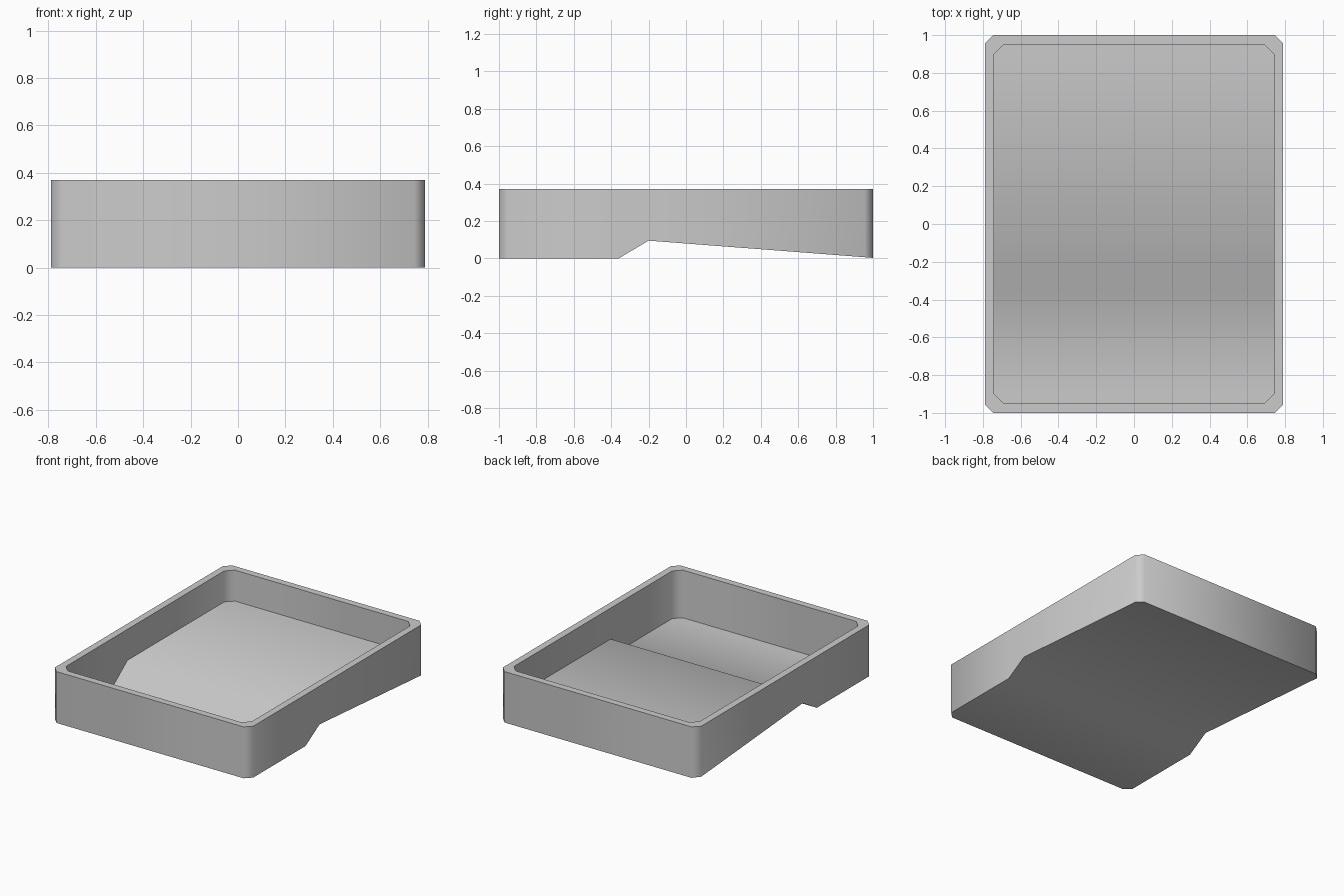
import bpy, bmesh, math

cube = bpy.data.objects.get("Cube")
if cube:
    bpy.data.objects.remove(cube, do_unlink=True)

HEIGHT = 0.37
STEP_Y = (-0.36, -0.2)                      # where the underside and floor step up


def light_grey():
    mat = bpy.data.materials.new("light grey")
    mat.use_nodes = True
    colour = (0.6, 0.6, 0.6, 1)
    mat.diffuse_color = colour
    mat.node_tree.nodes["Principled BSDF"].inputs["Base Color"].default_value = colour
    return mat


def stations(half_x, half_y, cut):
    """Half width at each y along a rectangle with cut corners."""
    return [(half_x - cut, -half_y), (half_x, -half_y + cut),
            (half_x, STEP_Y[0]), (half_x, STEP_Y[1]),
            (half_x, half_y - cut), (half_x - cut, half_y)]


def height_at(profile, y):
    """Height of a (y, z) profile at y."""
    for (y0, z0), (y1, z1) in zip(profile, profile[1:]):
        if y <= y1:
            return z0 + (z1 - z0) * (y - y0) / (y1 - y0)
    return profile[-1][1]


def ring(bm, rows, profile):
    """Loop of vertices: up the +x side, then back down the -x side."""
    points = rows + [(-x, y) for x, y in reversed(rows)]
    return [bm.verts.new((x, y, height_at(profile, y))) for x, y in points]


def bridge(bm, a, b):
    for i in range(len(a)):
        j = (i + 1) % len(a)
        bm.faces.new((a[i], a[j], b[j], b[i]))


def cap(bm, loop):
    n = len(loop)
    for i in range(n // 2 - 1):
        bm.faces.new((loop[i], loop[i + 1], loop[n - 2 - i], loop[n - 1 - i]))


outer = stations(0.79, 1.0, 0.045)
inner = stations(0.74, 0.95, 0.05)
level = [(-1, HEIGHT), (1, HEIGHT)]
underside = [(-1, 0), (STEP_Y[0], 0), (STEP_Y[1], 0.095), (1, 0.003)]
floor = [(-1, 0.027), (STEP_Y[0], 0.027), (STEP_Y[1], 0.147), (1, 0.147)]

# Tray: underside, outer wall, rim, inner wall and stepped floor
bm = bmesh.new()
loops = [ring(bm, outer, underside), ring(bm, outer, level),
         ring(bm, inner, level), ring(bm, inner, floor)]
for low, high in zip(loops, loops[1:]):
    bridge(bm, low, high)
cap(bm, loops[0])
cap(bm, loops[-1])
bmesh.ops.recalc_face_normals(bm, faces=bm.faces)

mesh = bpy.data.meshes.new("tray")
bm.to_mesh(mesh)
bm.free()
mesh.materials.append(light_grey())
tray = bpy.data.objects.new("tray", mesh)
bpy.context.collection.objects.link(tray)

# Soft corners, sharp rim
bpy.ops.object.select_all(action='DESELECT')
tray.select_set(True)
bpy.context.view_layer.objects.active = tray
bpy.ops.object.shade_smooth_by_angle(angle=math.radians(60))
